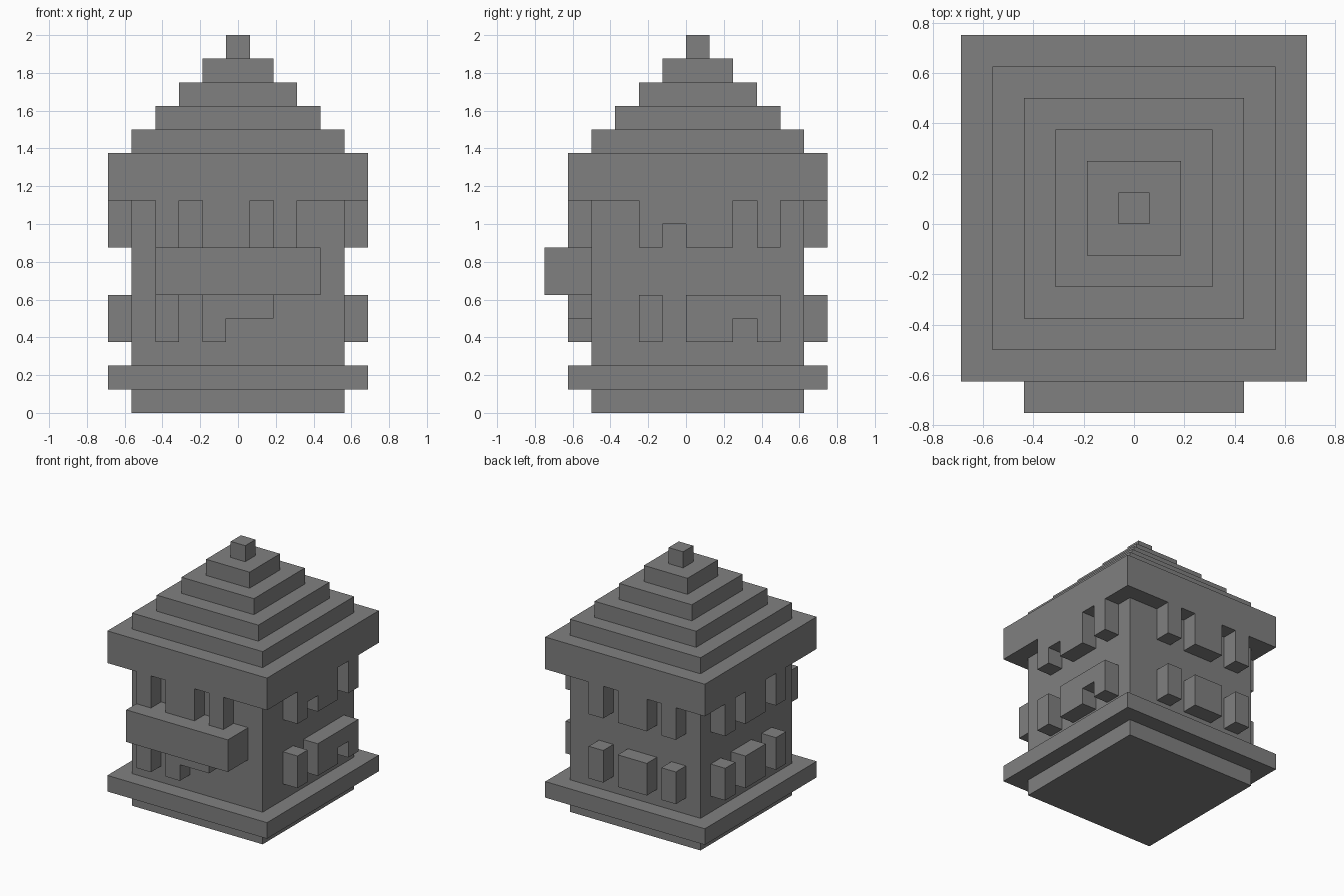
import bpy
import bmesh
from mathutils import Vector

cube = bpy.data.objects.get("Cube")
if cube:
    bpy.data.objects.remove(cube)

UNIT = 0.125                       # one block
CENTRE = Vector((0, 0.5, 0))       # tower axis, in blocks

stone = bpy.data.materials.new("grey_stone")
stone.use_nodes = True
colour = (0.216, 0.216, 0.216, 1)
stone.diffuse_color = colour
stone.node_tree.nodes["Principled BSDF"].inputs["Base Color"].default_value = colour


def finish(name, bm):
    """Scale from blocks to units and link the part."""
    bmesh.ops.scale(bm, vec=(UNIT,) * 3, verts=bm.verts)
    bmesh.ops.recalc_face_normals(bm, faces=bm.faces)
    mesh = bpy.data.meshes.new(name)
    bm.to_mesh(mesh)
    bm.free()
    mesh.materials.append(stone)
    obj = bpy.data.objects.new(name, mesh)
    bpy.context.collection.objects.link(obj)
    return obj


def square_tower(name, profile):
    """Sweep a (half width, height) profile around a square plan."""
    bm = bmesh.new()
    rings = []
    for half, z in profile:
        corners = [(-half, -half), (half, -half), (half, half), (-half, half)]
        rings.append([bm.verts.new(CENTRE + Vector((x, y, z))) for x, y in corners])
    for low, high in zip(rings, rings[1:]):
        for i in range(4):
            j = (i + 1) % 4
            bm.faces.new((low[i], low[j], high[j], high[i]))
    bm.faces.new(rings[0])
    bm.faces.new(rings[-1])
    return finish(name, bm)


# Each wall: lower corner, direction along it, outward direction
WALLS = {
    "front": (Vector((-4.5, -4, 0)), Vector((1, 0, 0)), Vector((0, -1, 0))),
    "back": (Vector((-4.5, 5, 0)), Vector((1, 0, 0)), Vector((0, 1, 0))),
    "left": (Vector((4.5, -4, 0)), Vector((0, 1, 0)), Vector((1, 0, 0))),
    "right": (Vector((-4.5, -4, 0)), Vector((0, 1, 0)), Vector((-1, 0, 0))),
}


def wall_block(name, wall, outline, depth=1):
    """Extrude an outline (along wall, height) out from a wall."""
    origin, along, out = WALLS[wall]
    bm = bmesh.new()
    face = bm.faces.new([bm.verts.new(origin + along * u + Vector((0, 0, z)))
                         for u, z in outline])
    result = bmesh.ops.extrude_face_region(bm, geom=[face], use_keep_orig=True)
    moved = [v for v in result["geom"] if isinstance(v, bmesh.types.BMVert)]
    bmesh.ops.translate(bm, vec=out * depth, verts=moved)
    return finish(f"{wall}_{name}", bm)


def rect(a, b, low, high):
    return [(a, low), (b, low), (b, high), (a, high)]


def notched(a, b, c, d, low, high):
    """Rectangle a-d with a one-block opening b-c in its lower edge."""
    return [(a, low), (b, low), (b, low + 1), (c, low + 1), (c, low),
            (d, low), (d, high), (a, high)]


# Plinth, walls and stepped roof as one stepped shell
profile = [(4.5, 0), (4.5, 1), (5.5, 1), (5.5, 2), (4.5, 2), (4.5, 9), (5.5, 9)]
for step in range(6):
    half = 5.5 - step
    profile += [(half, 11 + step)]
    if step < 5:
        profile += [(half - 1, 11 + step)]
square_tower("tower_and_roof", profile)

# Balcony
wall_block("balcony", "front", rect(1, 8, 5, 7), depth=2)

LOWER, UPPER = (3, 5), (7, 9)

# Plain window blocks
layout = [
    ("front", UPPER, [(1, 2), (3, 5), (6, 7)]),
    ("front", LOWER, [(1, 2)]),
    ("back", UPPER, [(1, 2), (3, 5), (6, 7)]),
    ("back", LOWER, [(1, 2), (3, 5), (6, 7)]),
    ("right", UPPER, [(2, 3), (4, 6), (7, 8)]),
    ("right", LOWER, [(2, 3), (4, 6), (7, 8)]),
    ("left", UPPER, [(7, 8)]),
    ("left", LOWER, [(2, 3)]),
]
for wall, row, spans in layout:
    level = "upper" if row == UPPER else "lower"
    for number, span in enumerate(spans, 1):
        wall_block(f"{level}_window_{number}", wall, rect(*span, *row))

# Linked window blocks on the left wall
wall_block("upper_window_pair", "left", notched(2, 3, 4, 6, *UPPER))
wall_block("lower_window_pair", "left", notched(4, 6, 7, 8, *LOWER))

# Door surround below the balcony
wall_block("door_surround", "front",
           [(3, 3), (4, 3), (4, 4), (6, 4), (6, 5), (3, 5)])
